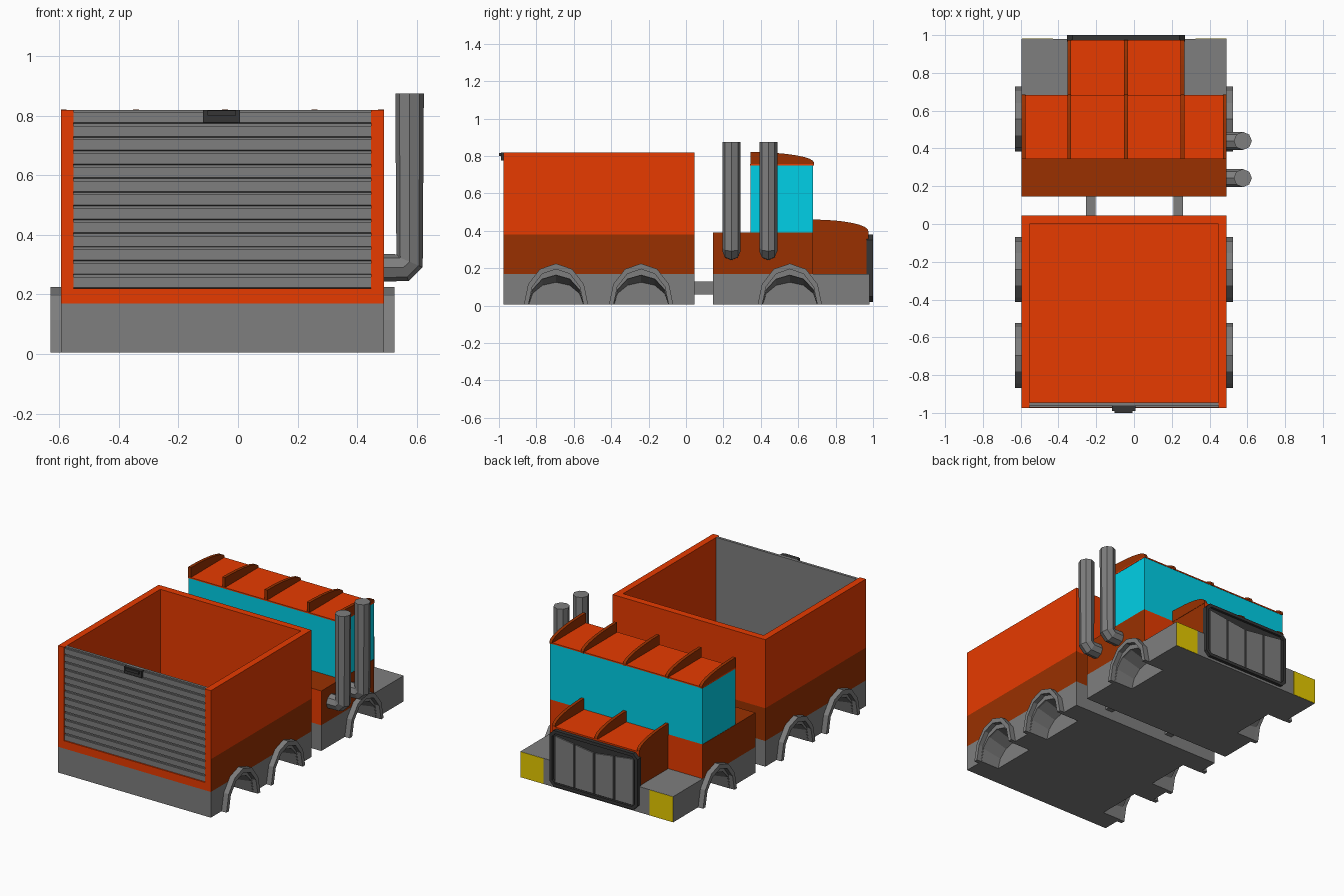
import bpy, bmesh, math
from mathutils import Vector

if "Cube" in bpy.data.objects:
    bpy.data.objects.remove(bpy.data.objects["Cube"], do_unlink=True)

CX = -0.0525                  # centre line of the bodywork
HALF = 0.5425                 # half width of the bodywork
L, R = CX - HALF, CX + HALF


def material(name, rgb):
    m = bpy.data.materials.new(name)
    m.use_nodes = True
    m.diffuse_color = (*rgb, 1)
    m.node_tree.nodes["Principled BSDF"].inputs["Base Color"].default_value = (*rgb, 1)
    return m


ORANGE = material("orange paint", (0.8, 0.043, 0.0))
BROWN = material("brown paint", (0.32, 0.03, 0.0))
GREY = material("grey metal", (0.21, 0.21, 0.21))
DARK = material("dark trim", (0.035, 0.035, 0.035))
CYAN = material("cyan glass", (0.0, 0.63, 0.8))
YELLOW = material("yellow lamp", (0.8, 0.6, 0.0))

SIDES = {"+x": (1, 0, 0), "-x": (-1, 0, 0), "+y": (0, 1, 0),
         "-y": (0, -1, 0), "+z": (0, 0, 1), "-z": (0, 0, -1)}


def finish(name, bm, mat, sides=None):
    """Turn a bmesh into an object, recolouring faces that point a given way."""
    bmesh.ops.recalc_face_normals(bm, faces=bm.faces)
    me = bpy.data.meshes.new(name)
    me.materials.append(mat)
    for side, other in (sides or {}).items():
        if other.name not in me.materials:
            me.materials.append(other)
        for f in bm.faces:
            if f.normal.dot(Vector(SIDES[side])) > 0.9:
                f.material_index = me.materials.find(other.name)
    bm.to_mesh(me)
    bm.free()
    ob = bpy.data.objects.new(name, me)
    bpy.context.collection.objects.link(ob)
    return ob


def box(name, x, y, z, mat, sides=None):
    bm = bmesh.new()
    bmesh.ops.create_cube(bm, size=1)
    for v in bm.verts:
        v.co = [(r[0] + r[1]) / 2 + c * (r[1] - r[0]) for c, r in zip(v.co, (x, y, z))]
    return finish(name, bm, mat, sides)


def prism(name, pts, a, b, mat, axis="x", end=None):
    """Loft a profile of (y, z) along x, or of (x, z) along y, from a to b."""
    bm = bmesh.new()
    rings = []
    for at, profile in ((a, pts), (b, end or pts)):
        rings.append([bm.verts.new((at, u, w) if axis == "x" else (u, at, w)) for u, w in profile])
        bm.faces.new(rings[-1])
    for i in range(len(pts)):
        j = (i + 1) % len(pts)
        bm.faces.new((rings[0][i], rings[0][j], rings[1][j], rings[1][i]))
    return finish(name, bm, mat)


def arc(cy, ry, rz, n=6, z0=0.005):
    """Half ellipse from low y to high y."""
    return [(cy - ry * math.cos(math.pi * i / n), z0 + rz * math.sin(math.pi * i / n))
            for i in range(n + 1)]


def mirrored(x, side):
    return x if side == "left" else 2 * CX - x


# Chassis blocks with tapering wheel wells, and the wheel arches
def chassis(name, y0, y1, wheels):
    z0, z1, depth = 0.005, 0.17, 0.13

    def outline(rz):
        wells = [p for cy in wheels for p in arc(cy, 0.145, rz)]
        return [(y0, z0)] + wells + [(y1, z0), (y1, z1), (y0, z1)]

    box(name + "_chassis_core", (L + depth, R - depth), (y0, y1), (z0, z1), GREY)
    for side in ("left", "right"):
        prism(f"{name}_chassis_{side}", outline(0.12), mirrored(R - depth, side),
              mirrored(R, side), GREY, end=outline(0.16))
        for i, cy in enumerate(wheels):
            for part, inner, x0, x1 in (("lip", 0.158, 0.46, 0.495), ("arch", 0.19, 0.48, 0.525)):
                ring = arc(cy, 0.172, 0.22) + arc(cy, 0.147, inner)[::-1]
                prism(f"{name}_{part}_{side}_{i}", ring, mirrored(x0, side), mirrored(x1, side), GREY)


chassis("bed", -0.975, 0.045, (-0.695, -0.24))
chassis("cab", 0.145, 0.98, (0.555,))
for side, x in (("left", 0.21), ("right", -0.255)):
    box("coupling_beam_" + side, (x, x + 0.05), (0.0, 0.2), (0.06, 0.13), GREY)

# Open load bed: sill, then lower and upper wall bands
WALL = 0.043
box("bed_floor", (L, R), (-0.975, 0.045), (0.17, 0.22), BROWN, {"-y": ORANGE, "+z": ORANGE})
for band, z, paint in (("lower", (0.22, 0.38), BROWN), ("upper", (0.38, 0.82), ORANGE)):
    box(f"bed_{band}_left_wall", (R - WALL, R), (-0.975, 0.045), z, paint,
        {"-x": ORANGE, "-y": ORANGE})
    box(f"bed_{band}_right_wall", (L, L + WALL), (-0.975, 0.045), z, paint,
        {"+x": ORANGE, "-y": ORANGE})
    box(f"bed_{band}_end_wall", (L + WALL, R - WALL), (0, 0.045), z, paint, {"-y": ORANGE})

# Slatted tailgate and its handle
box("tailgate_panel", (L + WALL, R - WALL), (-0.962, -0.945), (0.22, 0.82), GREY)
SLATS = 13
pitch = 0.6 / SLATS
for i in range(SLATS):
    z = 0.22 + i * pitch
    slat = [(-0.955, z), (-0.962, z), (-0.972, z + 0.003),
            (-0.972, z + pitch - 0.008), (-0.955, z + pitch - 0.008)]
    prism(f"tailgate_slat_{i}", slat, L + WALL, R - WALL, GREY)
box("tailgate_handle", (-0.117, 0.007), (-0.99, -0.96), (0.777, 0.82), DARK)
box("tailgate_handle_grip", (-0.103, -0.007), (-1.0, -0.985), (0.8, 0.817), DARK)

# Cab body, window band and roof
box("cab_body", (L, R), (0.145, 0.68), (0.17, 0.39), BROWN, {"+y": ORANGE, "-y": ORANGE})
box("cab_windows", (L + 0.002, R - 0.002), (0.345, 0.68), (0.39, 0.75), CYAN)
box("cab_roof", (L, R), (0.343, 0.682), (0.75, 0.758), ORANGE)

# Hood
box("hood", (-0.35, 0.265), (0.68, 0.975), (0.17, 0.39), BROWN, {"+z": ORANGE, "+y": ORANGE})


# Curved ribs over roof and hood
def rib(name, x, y0, y1, z0, h, n=8):
    pts = [(y0, z0)]
    for i in range(n + 1):
        t = math.pi / 2 * i / n
        pts.append((y0 + (y1 - y0) * math.sin(t), z0 + 0.014 + h * math.cos(t)))
    prism(name, pts + [(y1, z0)], x - 0.01, x + 0.01, BROWN)


for i, x in enumerate((L + 0.01, -0.343, -0.043, 0.257, R - 0.01)):
    rib(f"roof_rib_{i}", x, 0.345, 0.685, 0.75, 0.057)
    if 0 < i < 4:
        rib(f"hood_rib_{i}", x, 0.68, 0.975, 0.385, 0.061)


# Grille: rounded plate, raised rim and four panels under a chevron top
def rounded(x0, x1, z0, z1, c):
    return [(x0 + c, z0), (x1 - c, z0), (x1, z0 + c), (x1, z1 - c),
            (x1 - c, z1), (x0 + c, z1), (x0, z1 - c), (x0, z0 + c)]


GX0, GX1, GZ0, GZ1 = -0.355, 0.27, 0.02, 0.38
outer = rounded(GX0, GX1, GZ0, GZ1, 0.03)
inner = rounded(GX0 + 0.02, GX1 - 0.02, GZ0 + 0.02, GZ1 - 0.02, 0.02)
prism("grille_plate", outer, 0.965, 0.985, DARK, "y")
for i in range(len(outer)):
    j = (i + 1) % len(outer)
    prism(f"grille_rim_{i}", [outer[i], outer[j], inner[j], inner[i]], 0.98, 1.0, DARK, "y")
mid = (GX0 + GX1) / 2
width = (GX1 - GX0 - 0.06) / 4


def chevron(x):
    return 0.305 + 0.13 * abs(x - mid)


for i in range(4):
    x0 = GX0 + 0.03 + i * width + 0.006
    x1 = x0 + width - 0.012
    prism(f"grille_panel_{i}", [(x0, 0.045), (x1, 0.045), (x1, chevron(x1)), (x0, chevron(x0))],
          0.98, 0.993, GREY, "y")

# Headlamps
for side in ("left", "right"):
    box("headlamp_" + side, sorted((mirrored(R - 0.001, side), mirrored(R - 0.165, side))),
        (0.975, 0.982), (0.006, 0.169), YELLOW)

# Exhaust stacks on the left side
for i, y in enumerate((0.243, 0.44)):
    cu = bpy.data.curves.new(f"exhaust_stack_{i}", "CURVE")
    cu.dimensions = "3D"
    cu.bevel_depth, cu.bevel_resolution, cu.use_fill_caps = 0.048, 2, True
    path = [(0.45, 0.29), (0.555, 0.29), (0.576, 0.31), (0.576, 0.875)]
    sp = cu.splines.new("POLY")
    sp.points.add(len(path) - 1)
    for p, (x, z) in zip(sp.points, path):
        p.co = (x, y, z, 1)
    sp.use_smooth = False
    cu.materials.append(GREY)
    ob = bpy.data.objects.new(cu.name, cu)
    bpy.context.collection.objects.link(ob)
